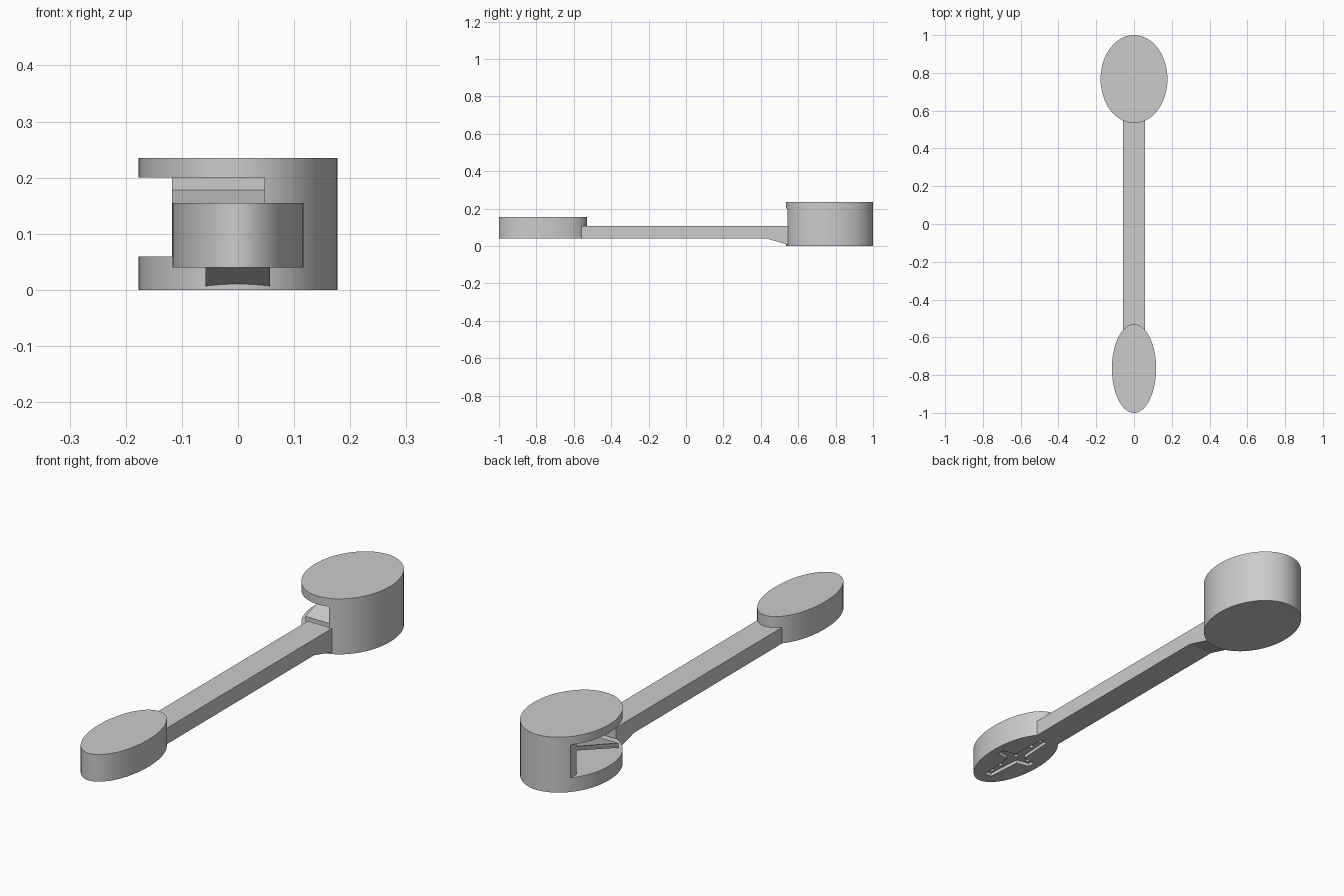
import bpy, math

if "Cube" in bpy.data.objects:
    bpy.data.objects.remove(bpy.data.objects["Cube"], do_unlink=True)

# Single material
grey = bpy.data.materials.new("plain_grey")
grey.use_nodes = True
GREY = (0.6, 0.6, 0.6, 1)
grey.diffuse_color = GREY
grey.node_tree.nodes["Principled BSDF"].inputs["Base Color"].default_value = GREY


def prism(name, outline, low, high, axis="z"):
    """Extrude a closed outline along z (points are x, y) or x (points are y, z)."""
    def place(p, h):
        return (p[0], p[1], h) if axis == "z" else (h, p[0], p[1])
    n = len(outline)
    verts = [place(p, low) for p in outline] + [place(p, high) for p in outline]
    faces = [tuple(reversed(range(n))), tuple(range(n, 2 * n))]
    faces += [(i, (i + 1) % n, n + (i + 1) % n, n + i) for i in range(n)]
    mesh = bpy.data.meshes.new(name)
    mesh.from_pydata(verts, [], faces)
    mesh.materials.append(grey)
    obj = bpy.data.objects.new(name, mesh)
    bpy.context.collection.objects.link(obj)
    return obj


def ellipse(cx, cy, rx, ry, n=64):
    return [(cx + rx * math.cos(math.tau * i / n), cy + ry * math.sin(math.tau * i / n))
            for i in range(n)]


def activate(obj):
    bpy.ops.object.select_all(action="DESELECT")
    obj.select_set(True)
    bpy.context.view_layer.objects.active = obj


def cut(obj, cutter):
    cutter.hide_render = True
    mod = obj.modifiers.new("cut", "BOOLEAN")
    mod.operation, mod.solver, mod.object = "DIFFERENCE", "EXACT", cutter
    activate(obj)
    bpy.ops.object.modifier_apply(modifier=mod.name)
    bpy.data.objects.remove(cutter, do_unlink=True)


def smooth(obj):
    activate(obj)
    bpy.ops.object.shade_smooth_by_angle(angle=math.radians(30))


HEAD_Y, PAD_Y = 0.767, -0.765

# Large head with a pocket open to the front and the right side
head = prism("head", ellipse(0, HEAD_Y, 0.177, 0.233), 0, 0.235)
pocket = [(-0.3, 0.4), (0.047, 0.4), (0.047, 0.9), (-0.118, 0.9), (-0.118, 1.1), (-0.3, 1.1)]
cut(head, prism("pocket_cutter", pocket, 0.06, 0.2))
smooth(head)

# Thin ramp rising to the back wall of the pocket
prism("pocket_ramp", [(0.62, 0.065), (0.905, 0.162), (0.905, 0.18), (0.62, 0.085)],
      -0.118, 0.05, axis="x")

# Straight handle with a sloped foot below the head
prism("handle", [(-0.565, 0.04), (0.43, 0.04), (0.55, 0.006), (0.55, 0.108), (-0.565, 0.108)],
      -0.058, 0.057, axis="x")

# Small oval pad with a shallow cross recess and screw holes underneath
pad = prism("pad", ellipse(0, PAD_Y, 0.117, 0.235), 0.04, 0.155)
L, S, W, T = 0.18, 0.083, 0.026, 0.016
quarter = [(S, -T), (S, T), (W, W), (T, L), (-T, L), (-W, W)]
cross = quarter + [(-x, -y) for x, y in quarter]
cut(pad, prism("cross_cutter", [(x, y + PAD_Y) for x, y in cross], 0.02, 0.055))
for x, y in [(0, 0), (0, L - 0.025), (0, 0.025 - L), (0, 0.1), (0, -0.1),
             (S - 0.02, 0), (0.02 - S, 0)]:
    cut(pad, prism("hole_cutter", ellipse(x, y + PAD_Y, 0.009, 0.009, 12), 0.03, 0.07))
smooth(pad)
